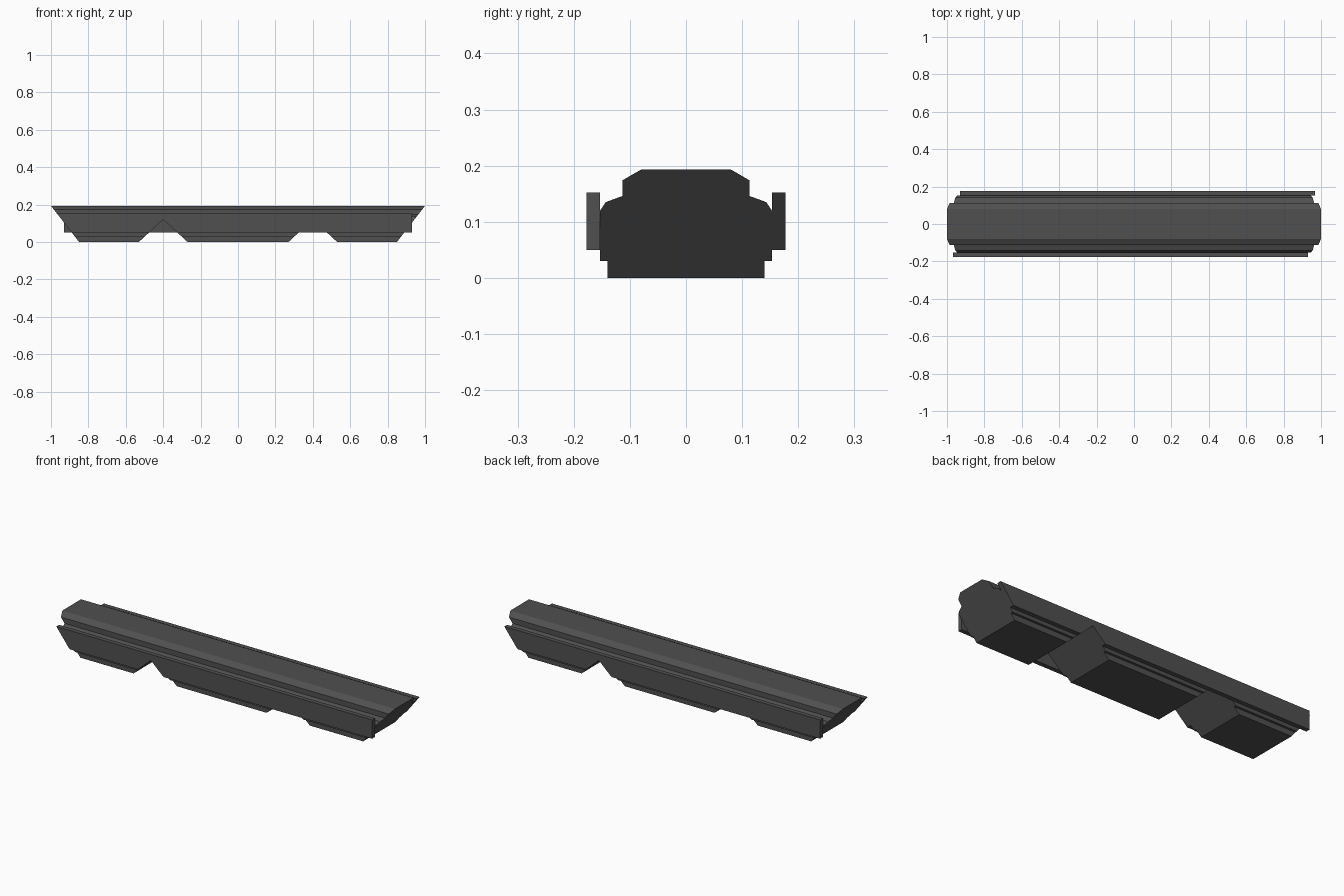
import bpy, bmesh

if "Cube" in bpy.data.objects:
    bpy.data.objects.remove(bpy.data.objects["Cube"])

# One dark grey colour for everything
grey = bpy.data.materials.new("dark grey")
grey.diffuse_color = (0.08, 0.08, 0.08, 1)
grey.use_nodes = True
grey.node_tree.nodes["Principled BSDF"].inputs["Base Color"].default_value = grey.diffuse_color

APEX = 0.12      # height where the V notches close
JOINT = 0.4      # x position of the notches


def end_x(z):
    """Distance of the raked end from the centre at height z."""
    return 0.85 + 0.777 * z


def notch_outer(z):
    return max(JOINT, 0.53 - 0.13 * z / APEX)


def notch_inner(z):
    return min(JOINT, 0.27 + 0.13 * z / APEX)


def add_segment(bm, rows, x0, x1):
    """Loft rows of (y_near, y_far, z); x0(z) and x1(z) give the raked ends."""
    rings = []
    for ya, yb, z in rows:
        a, b = x0(z), x1(z)
        rings.append([bm.verts.new(p) for p in
                      ((a, ya, z), (b, ya, z), (b, yb, z), (a, yb, z))])
    for lo, hi in zip(rings, rings[1:]):
        for i in range(4):
            j = (i + 1) % 4
            quad = (lo[i], lo[j], hi[j], hi[i])
            # leave the hidden joint between segments open
            if i % 2 and all(abs(abs(v.co.x) - JOINT) < 1e-5 for v in quad):
                continue
            bm.faces.new(quad)
    bm.faces.new(rings[0])
    bm.faces.new(rings[-1])


def make_object(name, rows, segments, turn=False):
    bm = bmesh.new()
    for x0, x1 in segments:
        add_segment(bm, rows, x0, x1)
    if turn:
        for v in bm.verts:
            v.co.x, v.co.y = -v.co.x, -v.co.y
    bmesh.ops.remove_doubles(bm, verts=bm.verts, dist=1e-5)
    bmesh.ops.recalc_face_normals(bm, faces=bm.faces)
    mesh = bpy.data.meshes.new(name)
    bm.to_mesh(mesh)
    bm.free()
    mesh.materials.append(grey)
    obj = bpy.data.objects.new(name, mesh)
    bpy.context.collection.objects.link(obj)
    return obj


# Main beam: half cross-section (y, z), three raked segments
half = [(0.14, 0.003), (0.14, 0.03), (0.153, 0.03), (0.153, APEX),
        (0.143, 0.135), (0.113, 0.146), (0.113, 0.174), (0.08, 0.193)]
half[0] = (0.14, 0.0)
make_object("main_beam", [(-y, y, z) for y, z in half], [
    (lambda z: -end_x(z), lambda z: -notch_outer(z)),
    (lambda z: -notch_inner(z), notch_inner),
    (notch_outer, end_x),
])

# Side rails: notched at one joint, straight over the other, one square end
rail_rows = [(-0.177, -0.153, z) for z in (0.05, APEX, 0.152)]
rail_segments = [
    (lambda z: -end_x(z), lambda z: -notch_outer(z)),
    (lambda z: -notch_inner(z), lambda z: 0.93),
]
make_object("front_rail", rail_rows, rail_segments)
make_object("back_rail", rail_rows, rail_segments, turn=True)
